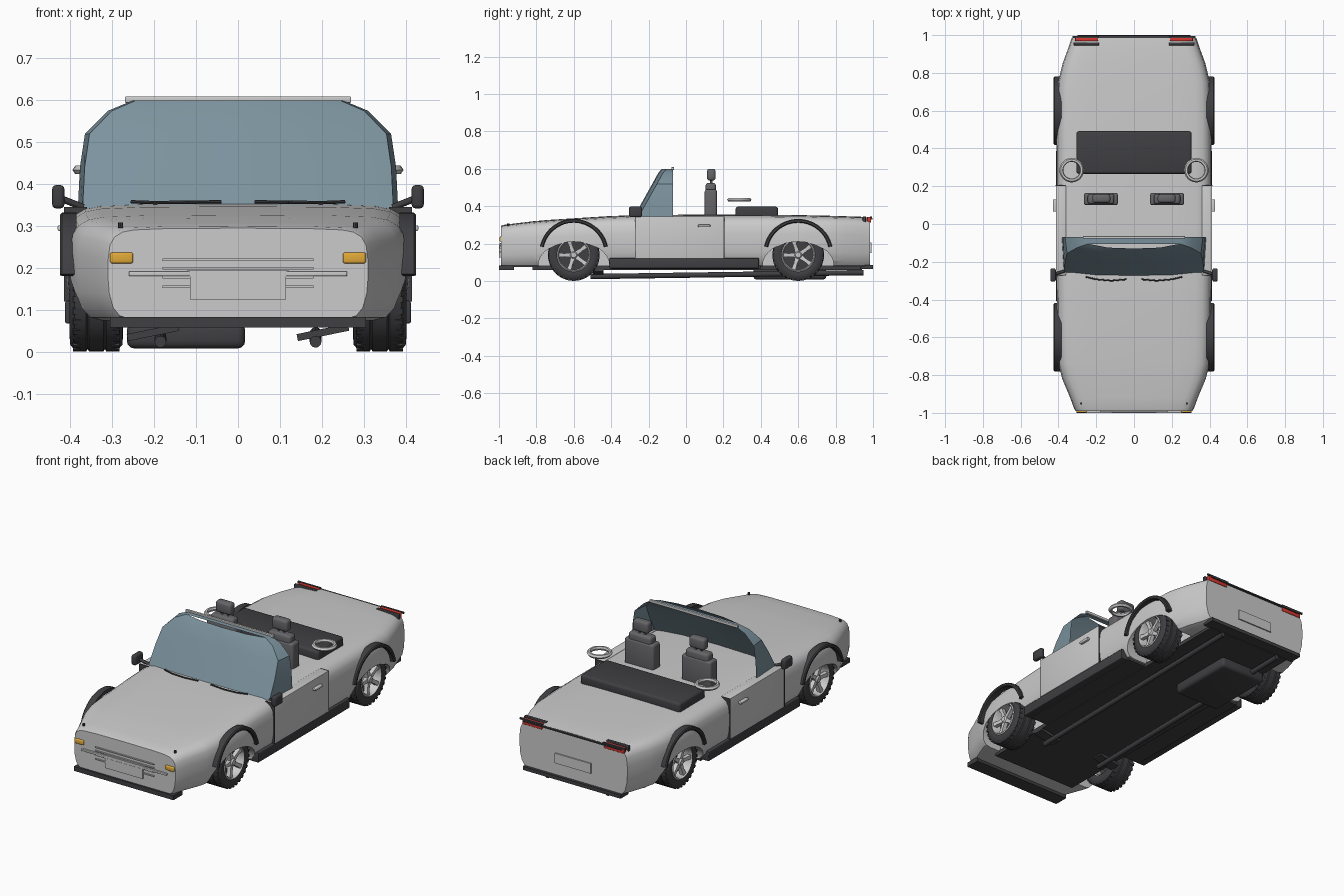
import bpy, bmesh, math
from mathutils import Matrix, Vector

if "Cube" in bpy.data.objects:
    bpy.data.objects.remove(bpy.data.objects["Cube"])

def mat(name, c):
    m = bpy.data.materials.new(name)
    m.diffuse_color = (*c, 1)
    m.use_nodes = True
    m.node_tree.nodes["Principled BSDF"].inputs["Base Color"].default_value = m.diffuse_color
    return m

DARK = mat("dark_trim", (0.05, 0.05, 0.055))
SEAT = mat("seat_grey", (0.13, 0.13, 0.14))
GLASS = mat("tinted_glass", (0.2, 0.29, 0.34))
RED = mat("red_lens", (0.7, 0.04, 0.03))
AMBER = mat("amber_lens", (0.75, 0.4, 0.04))

def finish(name, bm, m=None, angle=35):
    bmesh.ops.recalc_face_normals(bm, faces=bm.faces)
    me = bpy.data.meshes.new(name)
    bm.to_mesh(me)
    bm.free()
    ob = bpy.data.objects.new(name, me)
    bpy.context.collection.objects.link(ob)
    if m:
        me.materials.append(m)
    smooth(ob, angle)
    return ob

def smooth(ob, angle=35):
    for p in ob.data.polygons:
        p.use_smooth = True
    ob.data.set_sharp_from_angle(angle=math.radians(angle))

def box(name, x, y, z, m=None, bevel=0.0, rot=None):
    """Box from (min, max) ranges, optionally rounded and turned about its centre."""
    bm = bmesh.new()
    bmesh.ops.create_cube(bm, size=1)
    bmesh.ops.scale(bm, vec=[b - a for a, b in (x, y, z)], verts=bm.verts)
    if bevel:
        bmesh.ops.bevel(bm, geom=bm.edges[:], offset=bevel, segments=3, profile=0.5, affect='EDGES')
    if rot:
        bmesh.ops.transform(bm, matrix=rot, verts=bm.verts)
    bmesh.ops.translate(bm, vec=[(a + b) / 2 for a, b in (x, y, z)], verts=bm.verts)
    return finish(name, bm, m)

def rng(s, a, b):
    return (a, b) if s > 0 else (-b, -a)

def sweep(name, rings, m=None, closed=False, caps=True, loop=True, angle=35):
    """Skin a list of equal-length point rings."""
    bm = bmesh.new()
    R = [[bm.verts.new(p) for p in r] for r in rings]
    n = len(R[0])
    for i in range(len(R) if closed else len(R) - 1):
        a, b = R[i], R[(i + 1) % len(R)]
        for j in range(n if loop else n - 1):
            k = (j + 1) % n
            bm.faces.new((a[j], a[k], b[k], b[j]))
    if caps and not closed:
        bm.faces.new(R[0])
        bm.faces.new(R[-1])
    return finish(name, bm, m, angle)

def lathe_x(name, prof, c, m=None, seg=40, a0=0, a1=360):
    """Turn an (x, radius) profile about the x axis through c."""
    full = a1 - a0 == 360
    rings = []
    for i in range(seg if full else seg + 1):
        t = math.radians(a0 + (a1 - a0) * i / seg)
        rings.append([(c[0] + x, c[1] + r * math.cos(t), c[2] + r * math.sin(t)) for x, r in prof])
    return sweep(name, rings, m, closed=full)

def rod(name, p, q, r, m=None, seg=12):
    p, q = Vector(p), Vector(q)
    d = q - p
    bm = bmesh.new()
    M = Matrix.Translation((p + q) / 2) @ d.to_track_quat('Z', 'Y').to_matrix().to_4x4()
    bmesh.ops.create_cone(bm, cap_ends=True, segments=seg, radius1=r, radius2=r, depth=d.length, matrix=M)
    return finish(name, bm, m)

# body shell: lofted stations (y, half width, bottom, top)
stations = [(-0.99, .31, .08, .293), (-.975, .318, .075, .298), (-.92, .338, .075, .305), (-.82, .38, .075, .317),
            (-.74, .4, .075, .324), (-.6, .405, .075, .333), (-.42, .408, .075, .344), (-.27, .41, .075, .35),
            (0, .41, .075, .352), (.4, .41, .075, .352), (.6, .408, .075, .35), (.75, .402, .075, .347),
            (.85, .378, .075, .344), (.94, .345, .075, .341), (.985, .33, .08, .336)]
half = [(0, 1.01), (.55, 1.005), (.8, .99), (.89, .965), (.95, .91), (.985, .82), (1, .65),
        (1, .45), (.99, .28), (.96, .12), (.91, .03), (.84, 0), (0, 0)]
section = half + [(-x, z) for x, z in half[-2:0:-1]]
body = sweep("body_shell", [[(x * w, y, b + z * (t - b)) for x, z in section] for y, w, b, t in stations])

# wheel openings
for s in (-1, 1):
    for y in (-.6, .6):
        cut = lathe_x("wheel_opening_cutter", [(-.13, .19), (.13, .19), (.13, .001), (-.13, .001)], (0, 0, 0))
        cut.data.transform(Matrix.Translation((s * .385, y, .085)) @ Matrix.Diagonal((1, 1, .66, 1)))
        cut.hide_render = True
        cut.hide_set(True)
        md = body.modifiers.new("opening", 'BOOLEAN')
        md.operation, md.object, md.solver = 'DIFFERENCE', cut, 'EXACT'
bpy.context.view_layer.objects.active = body
for md in list(body.modifiers):
    bpy.ops.object.modifier_apply(modifier=md.name)
for o in [o for o in bpy.data.objects if "cutter" in o.name]:
    bpy.data.objects.remove(o)
smooth(body, 30)

# wheels, arches
tyre = [(.058, .085), (.064, .1), (.062, .122), (.052, .134), (.034, .138), (.024, .138), (.021, .132), (.017, .138)]
tyre = tyre + [(-x, r) for x, r in reversed(tyre)]
for s in (-1, 1):
    for y in (-.6, .6):
        c = (s * .338, y, .139)
        lathe_x("tyre", tyre, c, DARK, 48)
        for i in range(30):
            a = math.tau * i / 30
            for k in (-1, 1):
                R = Matrix.Rotation(a, 4, 'X')
                o = box("tread_block", (-.011, .011), (-.007, .007), (-.004, .004), DARK)
                o.data.transform(Matrix.Translation(c) @ R @ Matrix.Translation((k * .045, 0, .134)))
        lathe_x("rim_barrel", [(s * x, r) for x, r in [(.06, .09), (.064, .084), (.055, .078), (-.05, .078), (-.05, .088)]], c)
        lathe_x("rim_back", [(s * .01, .08), (s * .01, .001), (0, .001), (0, .08)], c, DARK, 32)
        lathe_x("hub", [(s * .058, .001), (s * .058, .014), (s * .05, .02), (0, .02), (0, .001)], c, None, 20)
        for i in range(5):
            a = math.pi / 2 + math.tau * i / 5
            T = Matrix.Translation(c) @ Matrix.Rotation(a, 4, 'X')
            sp = [[(s * x, u, v) for x, u in ((d, -w), (d, w), (d - .022, w), (d - .022, -w))]
                  for v, w, d in ((.01, .013, .05), (.05, .009, .053), (.081, .012, .058))]
            sweep("wheel_spoke", sp).data.transform(T)
        lathe_x("wheel_arch", [(s * .385, .165), (s * .42, .165), (s * .425, .17), (s * .425, .18), (s * .42, .185), (s * .385, .185)],
                (0, y, .147), DARK, 28, 12, 168)

# windscreen: open shell, sloped front joined to the side glass
arch = [(.382, .34, -.255), (.377, .44, -.2), (.365, .52, -.155), (.31, .575, -.125), (.25, .6, -.105)]
arch = arch + [(-x, z, y) for x, z, y in reversed(arch)]
rear = [(x, -.07, z) for x, z, y in arch]
front = [(x * .97, y, z) for x, z, y in arch]
inner = [(x * .55, y - .02, z) for x, z, y in arch]
mid = [(0, y - .025, z) for x, z, y in arch]
sweep("windscreen_sides", [rear, front], GLASS, caps=False, loop=False)
pane = [[r[i] for i in range(5)] for r in (front, inner, mid)]
pane += [[(-x, y, z) for x, y, z in r] for r in (pane[1], pane[0])]
sweep("windscreen_front", pane, GLASS, caps=False, loop=False)
box("windscreen_top_bar", (-.27, .27), (-.078, -.064), (.594, .609), None, .003)
for s in (-1, 1):
    pts = [(.04, -.293, .358), (.12, -.3, .357), (.2, -.293, .356), (.255, -.28, .358)]
    for p, q in zip(pts, pts[1:]):
        rod("wiper", (s * p[0], *p[1:]), (s * q[0], *q[1:]), .004, DARK, 8)

for s in (-1, 1):
    # doors, handles, sills
    box("door", rng(s, .36, .414), (-.27, .203), (.12, .345), None, .003)
    for y in (-.271, .204):
        box("door_gap", rng(s, .36, .4145), (y - .002, y + .002), (.12, .345), DARK)
    box("door_handle", rng(s, .41, .43), (.065, .13), (.288, .302), None, .004)
    box("sill", rng(s, .34, .412), (-.41, .39), (.068, .122), DARK, .004)
    # mirrors
    box("mirror_housing", rng(s, .414, .443), (-.305, -.235), (.342, .398), DARK, .01)
    rod("mirror_arm", (s * .37, -.25, .345), (s * .42, -.265, .365), .008, DARK)
    # seats
    box("seat_back", rng(s, .085, .265), (.1, .165), (.33, .49), SEAT, .012)
    box("seat_shoulder", rng(s, .105, .245), (.105, .16), (.46, .525), SEAT, .014)
    box("headrest", rng(s, .125, .22), (.112, .158), (.537, .6), SEAT, .014)
    for x in (.155, .19):
        rod("headrest_post", (s * x, .135, .51), (s * x, .135, .55), .006, SEAT)
    # floating hoops behind the seats
    ring = [(.065, 0), (.058, .01), (.048, .01), (.044, 0), (.048, -.01), (.058, -.01)]
    sweep("hoop", [[(s * .33 + r * math.cos(t), .285 + r * math.sin(t), .434 + h) for r, h in ring]
                   for t in (math.tau * i / 24 for i in range(24))], closed=True)
    # lamps
    box("front_indicator", rng(s, .25, .305), (-.998, -.975), (.211, .237), AMBER, .005)
    box("tail_lamp", rng(s, .19, .312), (.968, .99), (.312, .343), RED, .004)
    box("tail_lamp_frame", rng(s, .185, .32), (.945, .962), (.31, .346), DARK, .004)
    box("tail_lamp_lip", rng(s, .185, .325), (.984, .994), (.337, .345), DARK)
    rod("washer_jet", (s * .28, -.95, .295), (s * .28, -.95, .308), .006, DARK, 8)
    # exhaust pipes and hangers
    rod("exhaust_pipe", (s * .185, -.51, .024), (s * .185, .95, .045), .014, DARK)
    box("exhaust_hanger", rng(s, .14, .265), (-.5, -.44), (.038, .055), DARK, 0,
        Matrix.Rotation(-s * -.2, 4, 'Y') @ Matrix.Diagonal((1, 1, 1, 1)) if s < 0 else Matrix.Rotation(-.2, 4, 'Y'))

# folded soft top
box("folded_top", (-.305, .305), (.265, .492), (.33, .398), DARK, .014)

# nose details
for z in (.155, .178, .2, .22):
    box("grille_slat", (-.18, .18), (-.996, -.98), (z - .003, z + .003))
for s in (-1, 1):
    box("bumper_strip", rng(s, .115, .26), (-1, -.98), (.181, .192), None, .002)
box("front_plate", (-.115, .115), (-1, -.98), (.125, .18))
box("plate_step", (-.12, .12), (-.999, -.98), (.18, .195))
box("rear_plate", (-.11, .11), (.98, .992), (.15, .205))
box("rear_top_trim", (-.3, .3), (.98, .997), (.33, .337), DARK)

# lips and underside
box("front_lip", (-.305, .305), (-1, -.92), (.058, .083), DARK)
box("rear_lip", (-.3, .3), (.93, 1), (.065, .085), DARK)
box("floor_pan", (-.262, .262), (-.82, .94), (.06, .082), DARK)
box("floor_middle", (-.37, .37), (-.4, .4), (.064, .08), DARK)
box("fuel_tank", (-.265, .017), (.36, .75), (.008, .07), DARK, .018)
